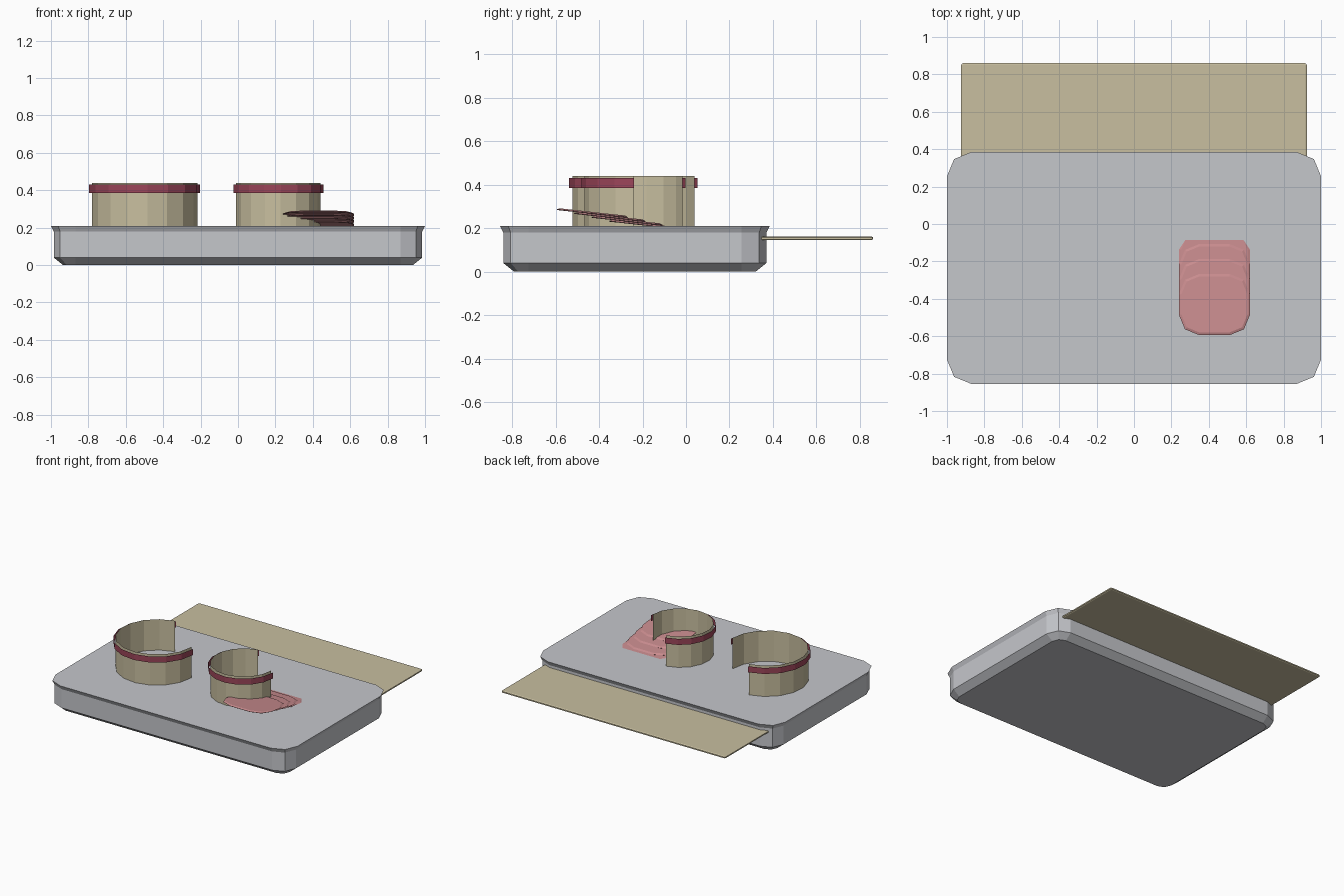
import bpy
import math

cube = bpy.data.objects.get("Cube")
if cube:
    bpy.data.objects.remove(cube, do_unlink=True)


def material(name, rgb):
    mat = bpy.data.materials.new(name)
    mat.use_nodes = True
    mat.diffuse_color = (*rgb, 1)
    mat.node_tree.nodes["Principled BSDF"].inputs["Base Color"].default_value = (*rgb, 1)
    return mat


grey = material("pale grey", (0.56, 0.57, 0.60))
beige = material("beige", (0.58, 0.52, 0.35))
pink = material("dusty pink", (0.58, 0.26, 0.27))
wine = material("wine red", (0.33, 0.06, 0.10))


def add_object(name, verts, faces, mat):
    mesh = bpy.data.meshes.new(name)
    mesh.from_pydata(verts, [], faces)
    mesh.materials.append(mat)
    obj = bpy.data.objects.new(name, mesh)
    bpy.context.collection.objects.link(obj)
    return obj


def rounded_outline(half_x, half_y, radius, steps=2):
    """Counter-clockwise rounded rectangle around the origin."""
    points = []
    for quarter, (sx, sy) in enumerate([(1, 1), (-1, 1), (-1, -1), (1, -1)]):
        for i in range(steps + 1):
            a = math.pi / 2 * (quarter + i / steps)
            points.append((sx * (half_x - radius) + radius * math.cos(a),
                           sy * (half_y - radius) + radius * math.sin(a)))
    return points


def slab(name, half_x, half_y, radius, levels, mat):
    """Loft inset copies of a rounded rectangle; levels are (inset, z)."""
    verts, faces = [], []
    for inset, z in levels:
        outline = rounded_outline(half_x - inset, half_y - inset, radius - inset)
        verts += [(x, y, z) for x, y in outline]
    n = len(verts) // len(levels)
    for level in range(len(levels) - 1):
        for i in range(n):
            j = (i + 1) % n
            a, b = level * n, (level + 1) * n
            faces.append((a + i, a + j, b + j, b + i))
    faces.append(tuple(reversed(range(n))))
    faces.append(tuple(range(len(verts) - n, len(verts))))
    return add_object(name, verts, faces, mat)


def open_wall(name, center, radius, z0, z1, mat, segments=12):
    """Thin curved sheet, open towards the back left."""
    verts, faces = [], []
    for i in range(segments + 1):
        a = math.radians(100 + 260 * i / segments)
        x = center[0] + radius * math.cos(a)
        y = center[1] + radius * math.sin(a)
        verts += [(x, y, z0), (x, y, z1)]
    for i in range(0, 2 * segments, 2):
        faces.append((i, i + 2, i + 3, i + 1))
    return add_object(name, verts, faces, mat)


# Tray body with a flared rim and a bevelled foot
tray = slab("tray", 1.0, 0.62, 0.13,
            [(0.065, 0), (0.015, 0.04), (0.015, 0.18), (0, 0.21)], grey)
tray.location.y = -0.235

# Thin shelf projecting from the back
shelf = slab("back_shelf", 0.925, 0.28, 0.012,
             [(0.008, 0.145), (0, 0.149), (0, 0.158), (0.008, 0.162)], beige)
shelf.location.y = 0.58

# Two open round walls, each with a coloured band
for side, x, radius in [("right", -0.5, 0.283), ("left", 0.215, 0.227)]:
    open_wall(side + "_round_wall", (x, -0.24), radius, 0.2, 0.44, beige)
    open_wall(side + "_wall_band", (x, -0.24), radius + 0.015, 0.385, 0.43, wine)

# Overlapping ramp plates stepping down into the tray
SLOPE = 0.11
for i in range(4):
    plate = slab("ramp_plate_%d" % (i + 1), 0.19, 0.165, 0.11,
                 [(0.004, -0.009), (0, -0.006), (0.014, 0)], pink)
    y = -0.43 + 0.08 * i
    plate.location = (0.43, y, 0.293 - SLOPE * (y + 0.595) - 0.009 * i)
    plate.rotation_euler.x = -math.atan(SLOPE)
